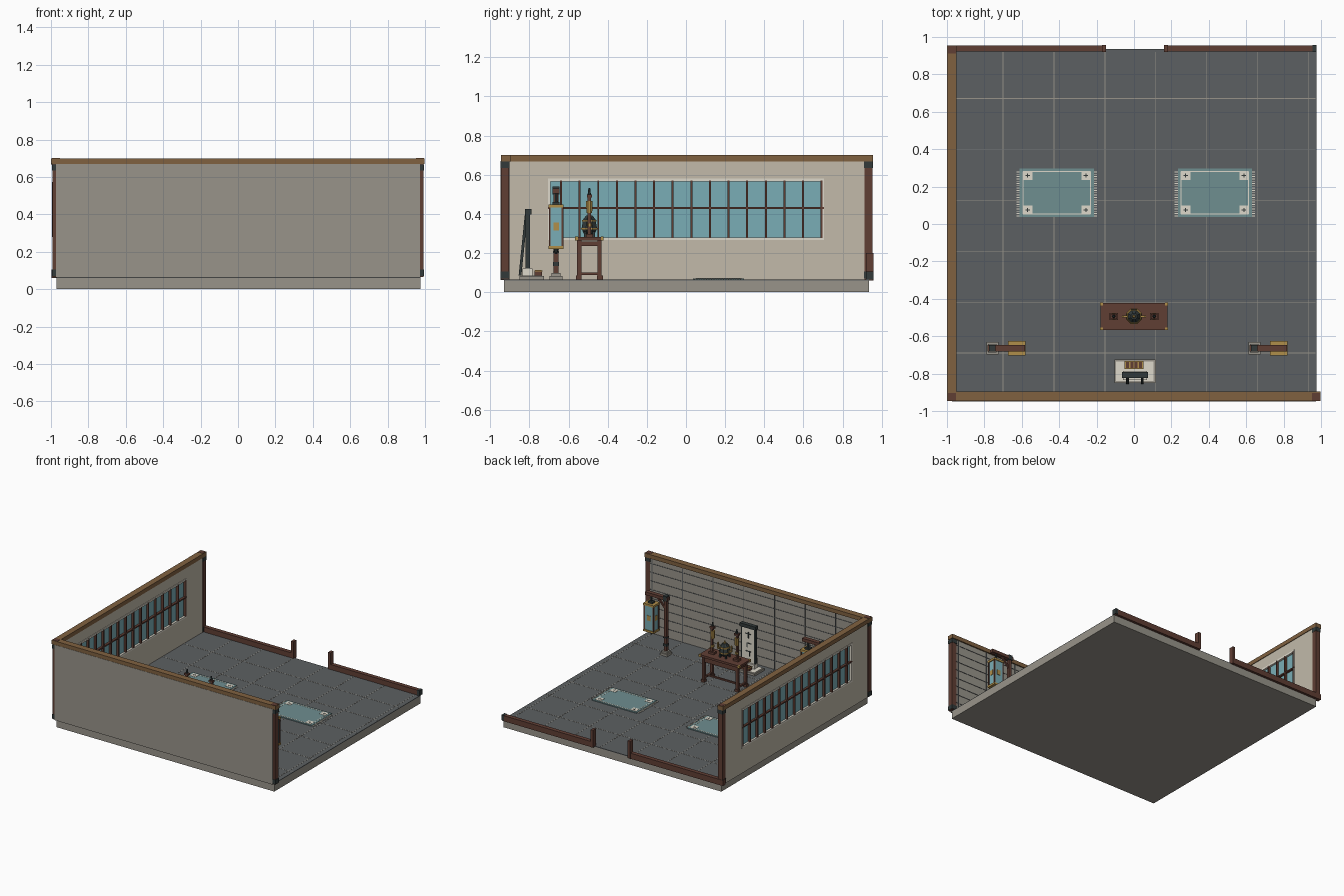
import bpy, bmesh, math
from mathutils import Matrix, Vector

if "Cube" in bpy.data.objects:
    bpy.data.objects.remove(bpy.data.objects["Cube"])


def colour(name, r, g, b):
    m = bpy.data.materials.new(name)
    lin = [((c / 255 + 0.055) / 1.055) ** 2.4 for c in (r, g, b)]
    m.diffuse_color = (*lin, 1)
    m.use_nodes = True
    m.node_tree.nodes["Principled BSDF"].inputs["Base Color"].default_value = m.diffuse_color
    return m


STONE = colour("grey_stone", 152, 148, 138)
PLASTER = colour("beige_plaster", 194, 186, 170)
SLATE = colour("slate_floor", 92, 96, 98)
WOOD = colour("dark_red_wood", 96, 62, 52)
BEAM = colour("golden_brown_wood", 128, 97, 64)
WHITE = colour("off_white", 222, 217, 203)
TEAL = colour("teal_glass", 122, 174, 182)
MAT = colour("muted_teal_cloth", 110, 142, 144)
GOLD = colour("aged_gold", 176, 142, 74)
METAL = colour("dark_metal", 50, 58, 58)


def finish(name, bm, mat):
    me = bpy.data.meshes.new(name)
    bm.to_mesh(me)
    bm.free()
    me.materials.append(mat)
    ob = bpy.data.objects.new(name, me)
    bpy.context.collection.objects.link(ob)
    return ob


def boxes(name, mat, *items):
    """One object from boxes given as x0, x1, y0, y1, z0, z1."""
    bm = bmesh.new()
    for x0, x1, y0, y1, z0, z1 in items:
        m = Matrix.Translation(((x0 + x1) / 2, (y0 + y1) / 2, (z0 + z1) / 2))
        bmesh.ops.create_cube(bm, size=1, matrix=m @ Matrix.Diagonal((x1 - x0, y1 - y0, z1 - z0, 1)))
    return finish(name, bm, mat)


def cbox(cx, cy, hx, hy, z0, z1):
    return (cx - hx, cx + hx, cy - hy, cy + hy, z0, z1)


def cones(name, mat, *items, n=8):
    """One object from upright cones given as x, y, z0, z1, r0, r1."""
    bm = bmesh.new()
    for x, y, z0, z1, r0, r1 in items:
        bmesh.ops.create_cone(bm, cap_ends=True, segments=n, radius1=r0, radius2=r1, depth=z1 - z0,
                              matrix=Matrix.Translation((x, y, (z0 + z1) / 2)) @ Matrix.Rotation(math.pi / n, 4, 'Z'))
    return finish(name, bm, mat)


def bar(name, mat, a, b, w):
    """Square bar between two points."""
    a, b = Vector(a), Vector(b)
    bm = bmesh.new()
    rot = (b - a).to_track_quat('Z', 'Y').to_matrix().to_4x4()
    bmesh.ops.create_cube(bm, size=1, matrix=Matrix.Translation((a + b) / 2) @ rot
                          @ Matrix.Diagonal((w, w, (b - a).length, 1)))
    return finish(name, bm, mat)


# Floor slab with tile joints
F = 0.065
boxes("floor_slab", STONE, (-0.97, 0.975, -0.93, 0.935, 0, 0.06))
boxes("floor_surface", SLATE, (-0.97, 0.975, -0.93, 0.935, 0.06, F))
joint = [-0.70 + 0.2723 * i for i in range(7)]
boxes("floor_joints", STONE,
      *[(x - .002, x + .002, -0.9, 0.92, F, F + .001) for x in joint],
      *[(-0.95, 0.97, -0.69 + .2723 * i - .002, -0.69 + .2723 * i + .002, F, F + .001) for i in range(6)])

# Front wall with panelled inner face
boxes("front_wall", STONE, (-0.972, 0.972, -0.948, -0.905, 0.062, 0.67))
boxes("front_wall_panel_strips", SLATE,
      *[(x - .003, x + .003, -0.905, -0.901, F, 0.67) for x in joint],
      *[(-0.95, 0.955, -0.905, -0.902, F + .07 * i - .002, F + .07 * i + .002) for i in range(1, 9)])

# Left wall with long window opening
X0, X1 = -0.988, -0.955
boxes("left_wall", PLASTER,
      (X0, X1, -0.91, 0.92, 0.062, 0.275), (X0, X1, -0.91, 0.92, 0.575, 0.67),
      (X0, X1, -0.91, -0.7, 0.275, 0.575), (X0, X1, 0.7, 0.92, 0.275, 0.575))
boxes("window_glass", TEAL, (-0.976, -0.967, -0.695, 0.695, 0.28, 0.57))
W0, W1 = X0 - .004, X1 + .005
boxes("window_frame", WHITE,
      (W0, W1, -0.705, 0.705, 0.267, 0.28), (W0, W1, -0.705, 0.705, 0.565, 0.58),
      (W0, W1, -0.705, -0.692, 0.28, 0.565), (W0, W1, 0.692, 0.705, 0.28, 0.565))
boxes("window_bars", WOOD, (X0 - .005, X1 + .006, -0.705, 0.705, 0.426, 0.436),
      *[(X0 - .006, X1 + .007, 0.693 - .0951 * i - .005, 0.693 - .0951 * i + .005, 0.278, 0.572) for i in range(15)])

# Top beams
boxes("front_top_beam", BEAM, (-1.0, 0.998, -0.946, -0.895, 0.668, 0.70))
boxes("left_top_beam", BEAM, (-1.0, -0.95, -0.90, 0.955, 0.667, 0.70))

# Corner posts with metal bands
corners = [(-0.973, -0.924), (0.973, -0.924), (-0.973, 0.932)]
boxes("corner_posts", WOOD, *[cbox(x, y, .02, .02, F, 0.668) for x, y in corners],
      *[cbox(x, y, .021, .02, 0.70, 0.702) for x, y in corners])
boxes("corner_post_bands", METAL, *[cbox(x, y, .0225, .0225, a, b) for x, y in corners
                                    for a, b in ((.07, .105), (.635, .667))])

# Low rear rails flanking the entrance
boxes("rear_rails", WOOD, (-0.998, -0.155, 0.922, 0.955, 0.06, 0.105), (0.165, 0.97, 0.922, 0.955, 0.06, 0.105))
boxes("entrance_posts", WOOD, (-0.172, -0.15, 0.92, 0.957, 0.06, 0.2), (0.16, 0.182, 0.92, 0.957, 0.06, 0.2))
boxes("rail_end_cap", METAL, (0.955, 0.977, 0.92, 0.957, 0.065, 0.107))

# Floor mats with border, corner squares and fringe
for side, cx in (("left", -0.413), ("right", 0.432)):
    cy, hx, hy = 0.167, 0.198, 0.13
    boxes(side + "_mat", MAT, cbox(cx, cy, hx, hy, F, .071))
    ix, iy = hx - .018, hy - .016
    boxes(side + "_mat_border", WHITE,
          *[cbox(cx, cy + s * iy, ix, .0025, .071, .0722) for s in (-1, 1)],
          *[cbox(cx + s * ix, cy, .0025, iy, .071, .0722) for s in (-1, 1)],
          *[cbox(cx + s * (ix - .024), cy + t * (iy - .022), .025, .023, .071, .073)
            for s in (-1, 1) for t in (-1, 1)])
    boxes(side + "_mat_corner_motifs", METAL,
          *[cbox(cx + s * (ix - .024), cy + t * (iy - .022), a, b, .073, .0738)
            for s in (-1, 1) for t in (-1, 1) for a, b in ((.012, .002), (.002, .011))])
    boxes(side + "_mat_fringe", WHITE,
          *[cbox(cx + s * (hx + .008), cy - hy + .006 + .0124 * i, .009, .0022, F, .069)
            for s in (-1, 1) for i in range(20)])

# Altar table
TY = -0.494
boxes("table_top", WOOD, cbox(0, TY, .18, .072, .265, .282))
boxes("table_trim", GOLD, *[cbox(s * .174, TY + t * .066, .0075, .0075, .263, .2835) for s in (-1, 1) for t in (-1, 1)])
boxes("table_legs", WOOD, *[cbox(s * .15, TY + t * .052, .011, .011, F, .265) for s in (-1, 1) for t in (-1, 1)],
      *[cbox(s * .15, TY + t * .054, .015, .015, F, .085) for s in (-1, 1) for t in (-1, 1)])
boxes("table_aprons", WOOD, *[cbox(0, TY + t * .054, .15, .006, .225, .26) for t in (-1, 1)],
      *[cbox(s * .15, TY, .006, .052, .235, .26) for s in (-1, 1)],
      *[cbox(s * .15, TY, .007, .052, .088, .102) for s in (-1, 1)], cbox(0, TY, .15, .007, .09, .102))

# Incense burner
boxes("burner_feet", METAL, *[cbox(s * .026, TY + t * .022, .006, .006, .282, .31) for s in (-1, 1) for t in (-1, 1)])
cones("burner_bowl", METAL, (0, TY, .298, .325, .03, .043), (0, TY, .325, .362, .043, .036),
      (0, TY, .368, .392, .037, .018))
cones("burner_gold_rings", GOLD, (0, TY, .321, .329, .045, .045), (0, TY, .36, .37, .041, .041),
      (0, TY, .39, .41, .009, .006))
boxes("burner_handles", GOLD, *[cbox(s * .05, TY, .012, .006, .335, .343) for s in (-1, 1)],
      *[cbox(s * .059, TY, .004, .006, .335, .385) for s in (-1, 1)])

# Pair of tall candle stands on the table
boxes("candle_bases", WOOD, *[cbox(s * .108, TY, .023, .018, .282, .298) for s in (-1, 1)])
boxes("candle_stems", WOOD, *[cbox(s * .112, TY, .008, .008, .298, .50) for s in (-1, 1)],
      *[cbox(s * .108, TY, .018, .013, .485, .5) for s in (-1, 1)])
cones("candle_cups", GOLD, *[(s * .108, TY, a, b, r, q) for s in (-1, 1)
                             for a, b, r, q in ((.335, .35, .014, .014), (.405, .465, .016, .018))])
cones("candle_tips", METAL, *[(s * .108, TY, .50, .532, .009, .005) for s in (-1, 1)])

# Scroll tablet on a stone plinth
boxes("tablet_base", STONE, (-0.105, 0.115, -0.85, -0.725, F, .082))
boxes("tablet_plinth", WHITE, (-0.095, 0.105, -0.84, -0.735, .082, .086), (-0.06, 0.07, -0.835, -0.785, .086, .12))
boxes("tablet_panel", WHITE, (-0.052, 0.062, -0.815, -0.80, .115, .405))
boxes("tablet_frame", METAL, (-0.065, 0.075, -0.823, -0.79, .398, .425), (-0.059, -0.05, -0.82, -0.797, .115, .4),
      (0.06, 0.069, -0.82, -0.797, .115, .4))
for i, x in enumerate((-0.035, 0.045)):
    bar("tablet_brace_%d" % i, METAL, (x, -0.848, .085), (x, -0.815, .41), .014)
boxes("tablet_brush_marks", METAL, *[(a, b, -0.80, -0.798, z, z + h) for a, b, z, h in (
    (-.02, .03, .345, .008), (0, .008, .315, .05), (-.025, .02, .27, .008), (.01, .018, .24, .035),
    (-.018, .03, .205, .008), (-.01, -.002, .17, .04))])
boxes("offering_box", WOOD, (-0.048, 0.048, -0.773, -0.735, .086, .105))
boxes("offering_box_lid", GOLD, (-0.05, 0.05, -0.775, -0.733, .105, .11))
boxes("offering_box_slats", WOOD, *[(-.044 + .024 * i, -.028 + .024 * i, -.771, -.737, .11, .113) for i in range(4)])

# Hanging lanterns on posts
for side, px in (("left", -0.757), ("right", 0.643)):
    py, lx = -0.664, px + 0.13
    boxes(side + "_lamp_base", STONE, cbox(px, py, .032, .033, F, .083), cbox(px, py, .023, .023, .083, .098))
    boxes(side + "_lamp_post", WOOD, cbox(px, py, .012, .012, .098, .53))
    boxes(side + "_lamp_bands", METAL, cbox(px, py, .016, .016, .135, .155), cbox(px, py, .016, .016, .2, .21),
          cbox(px, py, .017, .017, .5, .54))
    boxes(side + "_lamp_arm", WOOD, (px - .025, lx + .045, py - .017, py + .017, .505, .53))
    bar(side + "_lamp_bracket", WOOD, (px, py, .43), (px + .075, py, .508), .013)
    boxes(side + "_lantern_hook", METAL, cbox(lx, py, .006, .006, .46, .505), cbox(lx, py, .02, .018, .447, .462))
    boxes(side + "_lantern_body", TEAL, cbox(lx, py, .04, .033, .235, .435))
    boxes(side + "_lantern_caps", GOLD, cbox(lx, py, .047, .039, .432, .448), cbox(lx, py, .047, .039, .222, .237))
    boxes(side + "_lantern_edges", WOOD, *[cbox(lx + s * .039, py + t * .032, .005, .005, .237, .432)
                                           for s in (-1, 1) for t in (-1, 1)])
    boxes(side + "_lantern_emblem", GOLD, cbox(lx, py, .043, .014, .315, .355), cbox(lx, py, .016, .036, .315, .355))
    cones(side + "_lantern_finial", METAL, (lx, py, .195, .222, .006, .016))
